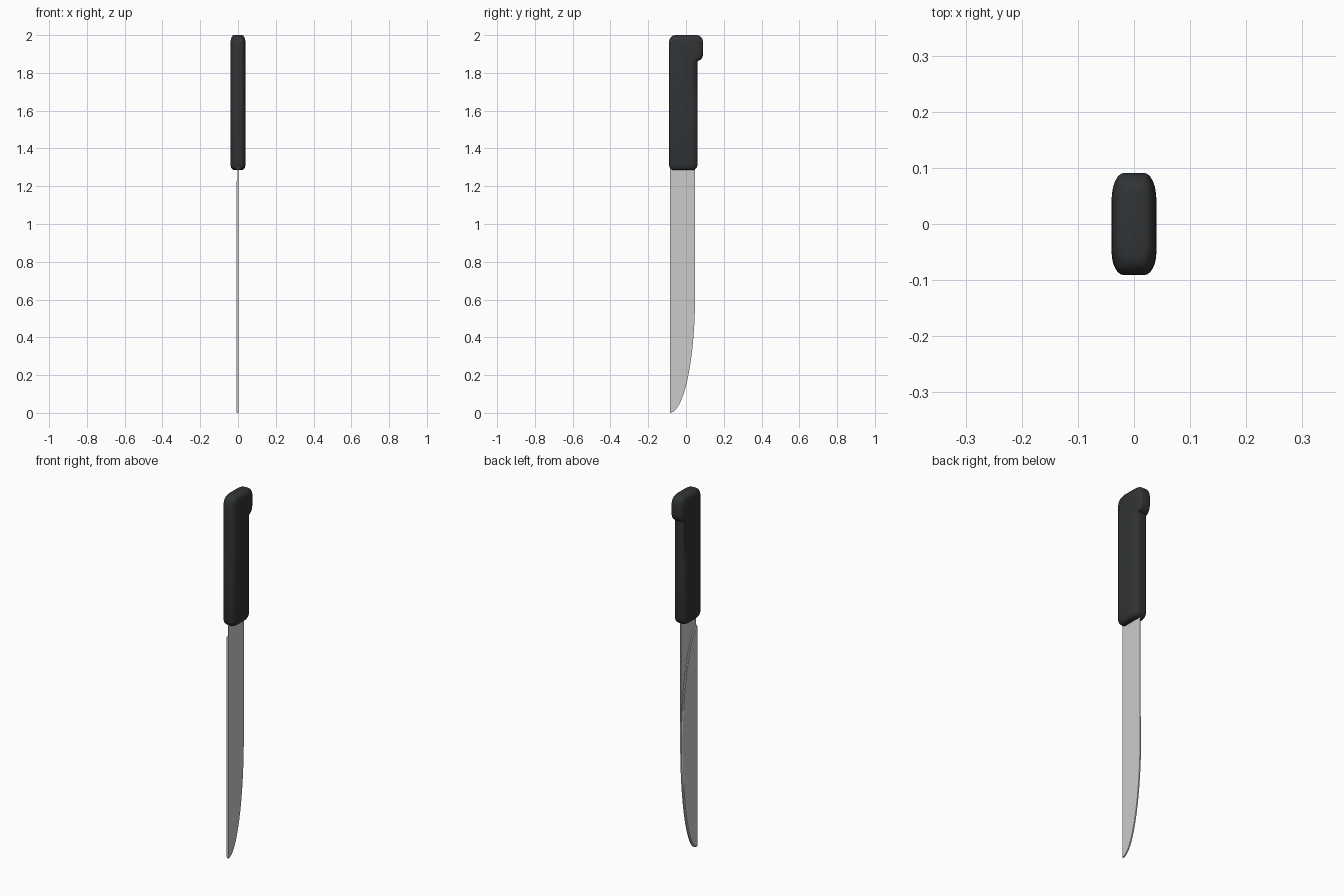
import bpy
import bmesh
from math import cos, sin, pi

if "Cube" in bpy.data.objects:
    bpy.data.objects.remove(bpy.data.objects["Cube"])


def material(name, color, metallic, roughness):
    mat = bpy.data.materials.new(name)
    mat.use_nodes = True
    mat.diffuse_color = color
    shader = mat.node_tree.nodes["Principled BSDF"]
    shader.inputs["Base Color"].default_value = color
    shader.inputs["Metallic"].default_value = metallic
    shader.inputs["Roughness"].default_value = roughness
    return mat


def loft(name, rings, mat, angle):
    """Skin a list of equal-length closed rings and cap both ends."""
    bm = bmesh.new()
    loops = [[bm.verts.new(p) for p in ring] for ring in rings]
    for a, b in zip(loops, loops[1:]):
        for i in range(len(a)):
            j = (i + 1) % len(a)
            bm.faces.new((a[i], a[j], b[j], b[i]))
    bm.faces.new(loops[0])
    bm.faces.new(loops[-1])
    bmesh.ops.recalc_face_normals(bm, faces=bm.faces)
    mesh = bpy.data.meshes.new(name)
    bm.to_mesh(mesh)
    bm.free()
    mesh.materials.append(mat)
    obj = bpy.data.objects.new(name, mesh)
    bpy.context.collection.objects.link(obj)
    bpy.ops.object.select_all(action="DESELECT")
    obj.select_set(True)
    bpy.context.view_layer.objects.active = obj
    bpy.ops.object.shade_smooth_by_angle(angle=angle)
    return obj


def arc(width, start_z, height, power=1.0, steps=20):
    """Quarter curve from the spine out to the cutting edge."""
    points = []
    for i in range(steps + 1):
        t = i / steps * pi / 2
        points.append((SPINE + width * abs(sin(t)) ** power,
                       start_z + height * abs(cos(t)) ** power))
    return points


def section(z, half_x, y0, y1):
    """Horizontal slice of the handle with long elliptical corners."""
    rx, ry, steps = half_x * 0.55, (y1 - y0) * 0.27, 6
    corners = [(half_x - rx, y1 - ry, 0), (rx - half_x, y1 - ry, 1),
               (rx - half_x, y0 + ry, 2), (half_x - rx, y0 + ry, 3)]
    return [(cx + rx * cos((q + i / steps) * pi / 2),
             cy + ry * sin((q + i / steps) * pi / 2), z)
            for cx, cy, q in corners for i in range(steps + 1)]


steel = material("steel", (0.53, 0.55, 0.55, 1), 0.0, 0.35)
black = material("black_plastic", (0.03, 0.033, 0.035, 1), 0.0, 0.5)

SPINE = -0.086
WIDTH = 0.134

# Thin blade sheet running up into the handle
belly = arc(WIDTH, 0.62, -0.62)
outline = belly + [(SPINE + WIDTH, 1.32), (SPINE, 1.32)]
loft("blade", [[(x, y, z) for y, z in outline] for x in (-0.002, 0.002)],
     steel, 0.5)

# Thicker ground face on one side, ending in a sweep below the handle
sweep = arc(WIDTH, 0.65, 0.58, 1.18)
outer = belly + sweep[::-1]
inset = 0.006
inner = (arc(WIDTH - inset, 0.62, inset - 0.62)
         + arc(WIDTH - inset, 0.65, 0.58 - inset, 1.18)[::-1])
loft("blade_ground_face",
     [[(x, y, z) for y, z in ring]
      for x, ring in ((0, outer), (-0.005, outer), (-0.009, inner))],
     steel, 0.5)

# Handle slices from the blade end to the hooked butt: z, half width, y range
profile = [
    (1.285, 0.022, -0.065, 0.036),
    (1.288, 0.029, -0.076, 0.047),
    (1.298, 0.036, -0.086, 0.057),
    (1.315, 0.040, -0.091, 0.062),
    (1.60, 0.040, -0.091, 0.062),
    (1.862, 0.040, -0.091, 0.062),
    (1.866, 0.040, -0.091, 0.071),
    (1.873, 0.040, -0.091, 0.081),
    (1.885, 0.040, -0.091, 0.088),
    (1.90, 0.040, -0.091, 0.091),
    (1.96, 0.040, -0.091, 0.091),
    (1.975, 0.038, -0.088, 0.088),
    (1.988, 0.034, -0.081, 0.081),
    (1.997, 0.028, -0.070, 0.070),
    (2.0, 0.021, -0.058, 0.058),
]
loft("handle", [section(*p) for p in profile], black, 1.0)
